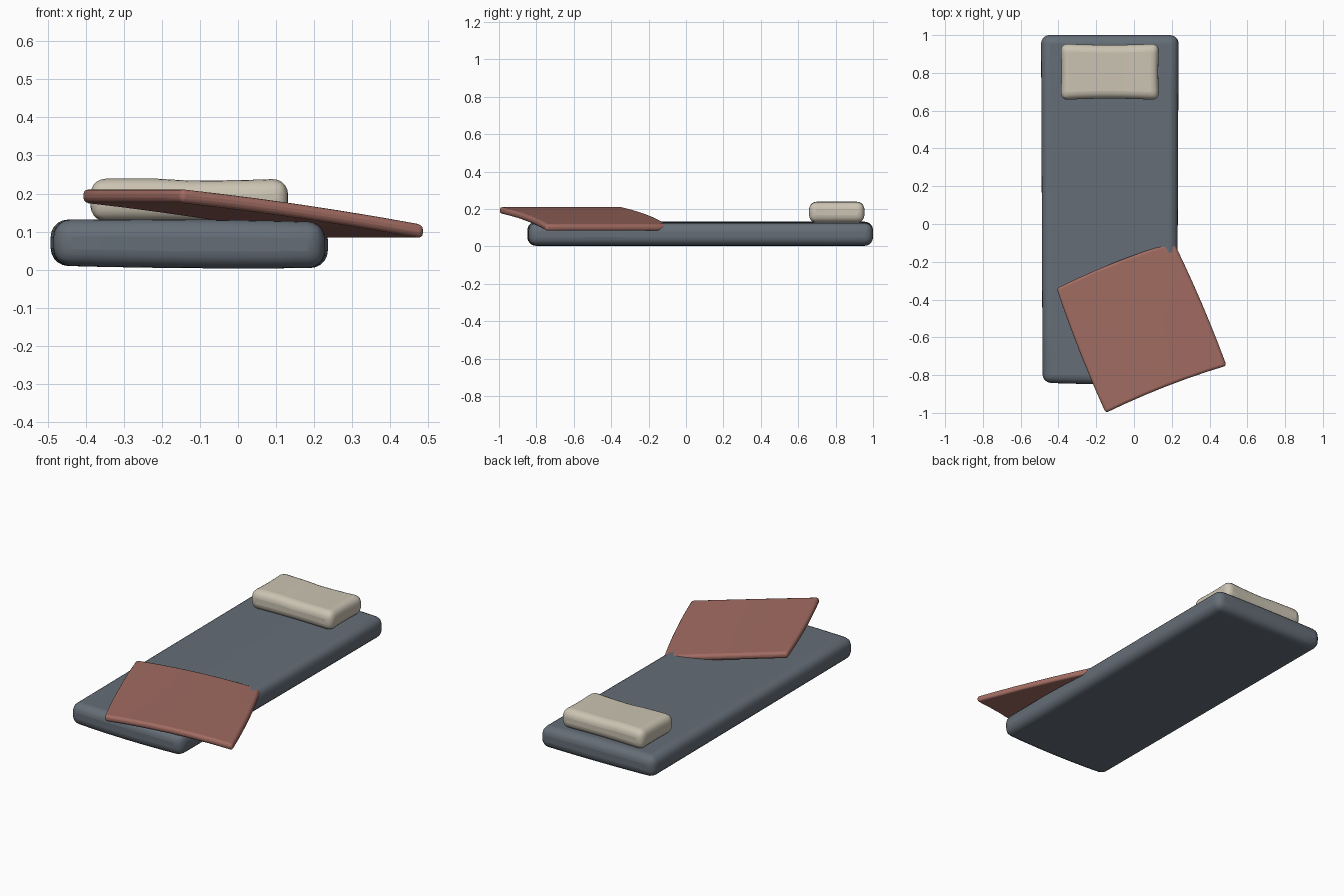
import bpy, bmesh, math
from mathutils import Vector

cube = bpy.data.objects.get("Cube")
if cube:
    bpy.data.objects.remove(cube, do_unlink=True)


def material(name, rgb):
    m = bpy.data.materials.new(name)
    m.use_nodes = True
    m.diffuse_color = (*rgb, 1)
    node = m.node_tree.nodes["Principled BSDF"]
    node.inputs["Base Color"].default_value = (*rgb, 1)
    node.inputs["Roughness"].default_value = 0.8
    return m


def soft_slab(name, mat, place, radius, cuts=6, segments=5):
    """Box cut into strips, shaped by place(u, v, w) with u, v, w in -1..1, edges rounded."""
    bm = bmesh.new()
    bmesh.ops.create_cube(bm, size=2)
    for axis in (Vector((1, 0, 0)), Vector((0, 1, 0))):
        for i in range(1, cuts):
            bmesh.ops.bisect_plane(bm, geom=bm.verts[:] + bm.edges[:] + bm.faces[:],
                                   plane_co=axis * (2 * i / cuts - 1), plane_no=axis)
    for v in bm.verts:
        v.co = place(*v.co)
    mesh = bpy.data.meshes.new(name)
    bm.to_mesh(mesh)
    bm.free()
    mesh.materials.append(mat)
    ob = bpy.data.objects.new(name, mesh)
    bpy.context.collection.objects.link(ob)
    bevel = ob.modifiers.new("rounded_edges", 'BEVEL')
    bevel.width = radius
    bevel.segments = segments
    bevel.limit_method = 'ANGLE'
    bevel.angle_limit = math.radians(50)
    bpy.ops.object.select_all(action='DESELECT')
    ob.select_set(True)
    bpy.context.view_layer.objects.active = ob
    bpy.ops.object.shade_smooth_by_angle(angle=math.radians(50))
    return ob


# Mattress: long slab, slightly bowed across its width
def mattress_shape(u, v, w):
    x = -0.128 + 0.36 * u + 0.004 * u * v
    y = 0.08 + 0.92 * v - 0.008 * (1 - u * u) * (v < -0.9)
    z = 0.068 + 0.06 * w - 0.003 * u + 0.004 * (1 - u * u) * w
    return Vector((x, y, z))


# Pillow: plump block with a waist and a shallow dip on top
def pillow_shape(u, v, w):
    x = -0.128 + 0.262 * u - 0.006 * u * (1 - v * v)
    y = 0.806 + v * (0.15 - 0.008 * (1 - u * u))
    z = 0.183 + 0.056 * w - 0.005 * (1 - u * u) * (w > 0) * (u > -0.3)
    return Vector((x, y, z))


# Blanket: thin skewed sheet, high on the overhanging side, low on the other
back_left, back_right = Vector((-0.41, -0.34, 0.194)), Vector((0.21, -0.095, 0.1))
front_left, front_right = Vector((-0.15, -1.0, 0.194)), Vector((0.49, -0.75, 0.1))


def blanket_shape(u, v, w):
    s, t = (u + 1) / 2, (v + 1) / 2
    p = front_left.lerp(front_right, s).lerp(back_left.lerp(back_right, s), t)
    p += Vector((0.01 * u * (1 - v * v), 0.015 * (1 - u * u), 0.006 * (1 - u * u)))
    p.z += 0.018 * w
    return p


soft_slab("mattress", material("slate grey", (0.13, 0.155, 0.185)), mattress_shape, 0.045)
soft_slab("pillow", material("cream", (0.6, 0.55, 0.45)), pillow_shape, 0.04)
soft_slab("blanket", material("dusty red", (0.36, 0.15, 0.122)), blanket_shape, 0.014, segments=3)
